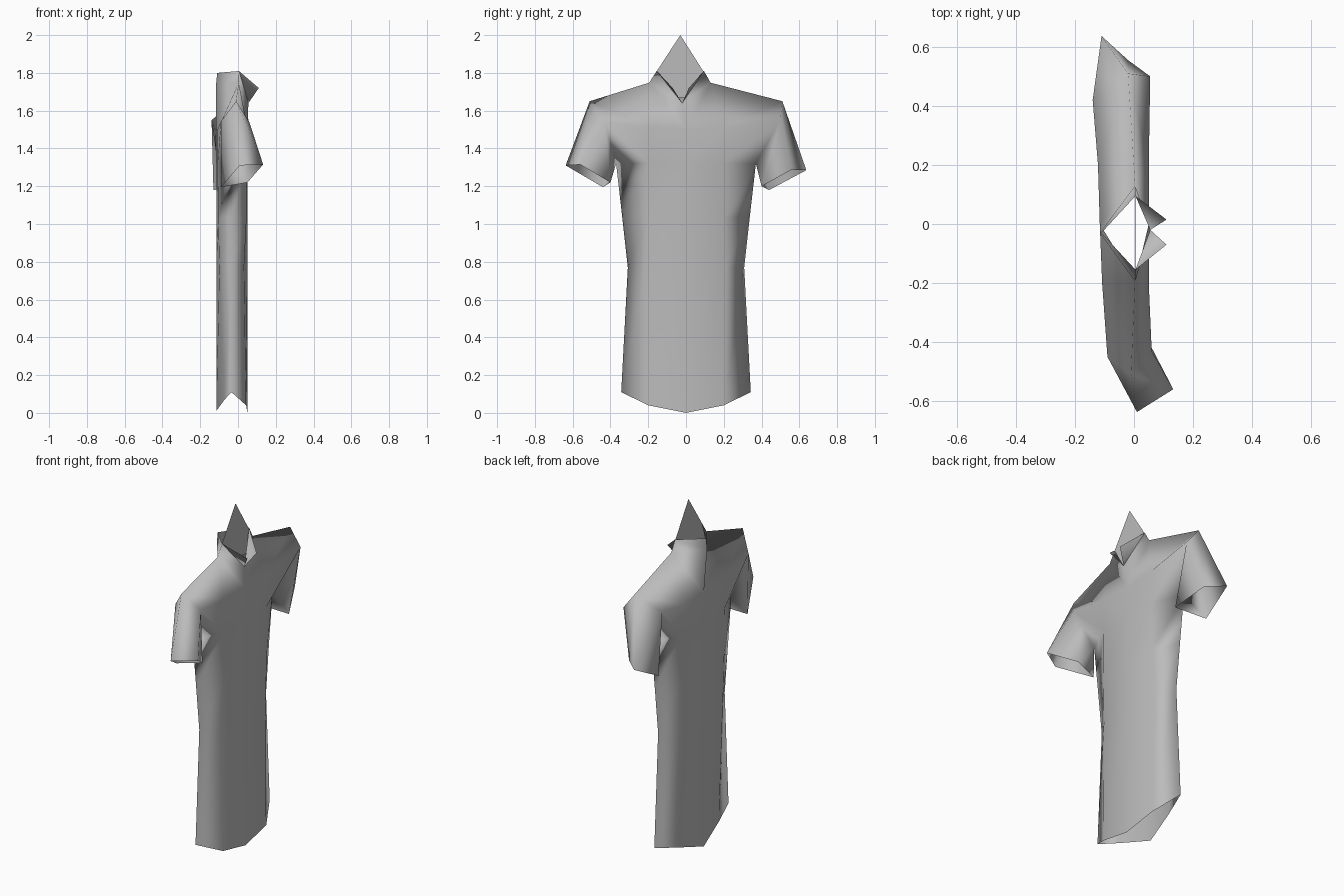
import bpy
import bmesh

if "Cube" in bpy.data.objects:
    bpy.data.objects.remove(bpy.data.objects["Cube"])

cloth = bpy.data.materials.new("grey cloth")
cloth.diffuse_color = (0.5, 0.5, 0.5, 1)
cloth.use_nodes = True
cloth.node_tree.nodes["Principled BSDF"].inputs["Base Color"].default_value = cloth.diffuse_color


def build(name, points, faces):
    """Make a smooth open sheet from named points; recalculates the facing."""
    bm = bmesh.new()
    verts = {}
    for face in faces:
        for key in face:
            if key not in verts:
                verts[key] = bm.verts.new(points[key])
        bm.faces.new([verts[k] for k in face])
    bmesh.ops.recalc_face_normals(bm, faces=bm.faces)
    mesh = bpy.data.meshes.new(name)
    bm.to_mesh(mesh)
    bm.free()
    mesh.materials.append(cloth)
    mesh.shade_smooth()
    obj = bpy.data.objects.new(name, mesh)
    bpy.context.collection.objects.link(obj)
    return obj


P = {}
faces = []

# Torso rows: half width, side height, centre height, front corner, back corner
rows = [(0.343, 0.11, 0.0, (0.043, 0.20, 0.04), (-0.073, 0.20, 0.068)),
        (0.308, 0.77, 0.77, (0.032, 0.21, 0.77), (-0.098, 0.20, 0.77)),
        (0.338, 1.04, 1.03, (0.045, 0.20, 1.03), (-0.105, 0.20, 1.03)),
        (0.37, 1.32, 1.32, (0.046, 0.20, 1.32), (-0.108, 0.20, 1.32))]
FRONT, BACK, MID = 0.05, -0.115, -0.035
for r, (w, zs, zm, (fx, fy, fz), (bx, by, bz)) in enumerate(rows):
    ring = [(FRONT, 0, zm), (fx, fy, fz), (MID, w, zs), (bx, by, bz),
            (BACK, 0, max(zm, 0.01)), (bx, -by, bz), (MID, -w, zs), (fx, -fy, fz)]
    for i, p in enumerate(ring):
        P[r, i] = p
for r in range(3):
    for i in range(8):
        j = (i + 1) % 8
        faces.append([(r, i), (r, j), (r + 1, j), (r + 1, i)])

# Chest, neckline, collar and sleeve points
P.update({
    "chest": (0.05, 0, 1.5), "upper_back": (-0.116, 0, 1.5),
    "neck_front": (0.055, -0.02, 1.64), "neck_back": (-0.116, -0.03, 1.74),
    "stand_back": (-0.11, -0.03, 1.80),
    # left (+y) side
    "chest+": (0.05, 0.2, 1.51), "blade+": (-0.122, 0.2, 1.5),
    "neck+": (0.004, 0.13, 1.748), "top+": (-0.02, 0.51, 1.65),
    "stand+": (0.005, 0.095, 1.81), "tip+": (0.11, 0.015, 1.72),
    "arm_front+": (0.055, 0.50, 1.555), "arm_back+": (-0.14, 0.42, 1.55),
    "cuff_top+": (-0.11, 0.637, 1.285), "cuff_front+": (-0.02, 0.555, 1.285),
    "cuff_in+": (0.05, 0.40, 1.20), "cuff_back+": (-0.13, 0.44, 1.18),
    # right (-y) side
    "chest-": (0.05, -0.2, 1.51), "blade-": (-0.108, -0.2, 1.5),
    "neck-": (0.004, -0.195, 1.748), "top-": (-0.01, -0.51, 1.65),
    "stand-": (0.005, -0.155, 1.81), "tip-": (0.11, -0.07, 1.72),
    "arm_front-": (0.06, -0.43, 1.54), "arm_back-": (-0.09, -0.45, 1.545),
    "cuff_top-": (0.01, -0.637, 1.31), "cuff_front-": (0.133, -0.56, 1.315),
    "cuff_in-": (0.05, -0.40, 1.22), "cuff_back-": (-0.09, -0.44, 1.195),
})
flaps = []
for s, fc, side, bc in (("+", 1, 2, 3), ("-", 7, 6, 5)):
    pit = (3, side)
    arm = ["top" + s, "arm_front" + s, pit, "arm_back" + s]
    cuff = ["cuff_top" + s, "cuff_front" + s, "cuff_in" + s, "cuff_back" + s]
    faces += [
        [(3, 0), (3, fc), "chest" + s, "chest"],
        [(3, 4), (3, bc), "blade" + s, "upper_back"],
        [(3, fc), pit, "arm_front" + s, "chest" + s],
        [(3, bc), pit, "arm_back" + s, "blade" + s],
        ["chest" + s, "arm_front" + s, "top" + s, "neck" + s],
        ["blade" + s, "arm_back" + s, "top" + s, "neck" + s],
        ["chest", "chest" + s, "neck" + s, "neck_front"],
        ["upper_back", "blade" + s, "neck" + s, "neck_back"],
        # Collar stand
        ["neck_back", "neck" + s, "stand" + s, "stand_back"],
        ["neck" + s, "neck_front", "stand" + s],
    ]
    # Sleeve tube
    for i in range(4):
        j = (i + 1) % 4
        faces.append([arm[i], arm[j], cuff[j], cuff[i]])
    # Pointed front collar flap
    flaps.append(["stand" + s, "neck_front", "tip" + s])
build("shirt_body", P, faces)
build("collar_flaps", P, flaps)

# Upright pointed panel standing across the neck
P.update({"peak": (0.005, -0.03, 2.0),
          "base+": (0.004, 0.13, 1.67), "base-": (0.004, -0.195, 1.67)})
build("neck_panel", P, [["base-", "base+", "neck+", "peak", "neck-"]])
